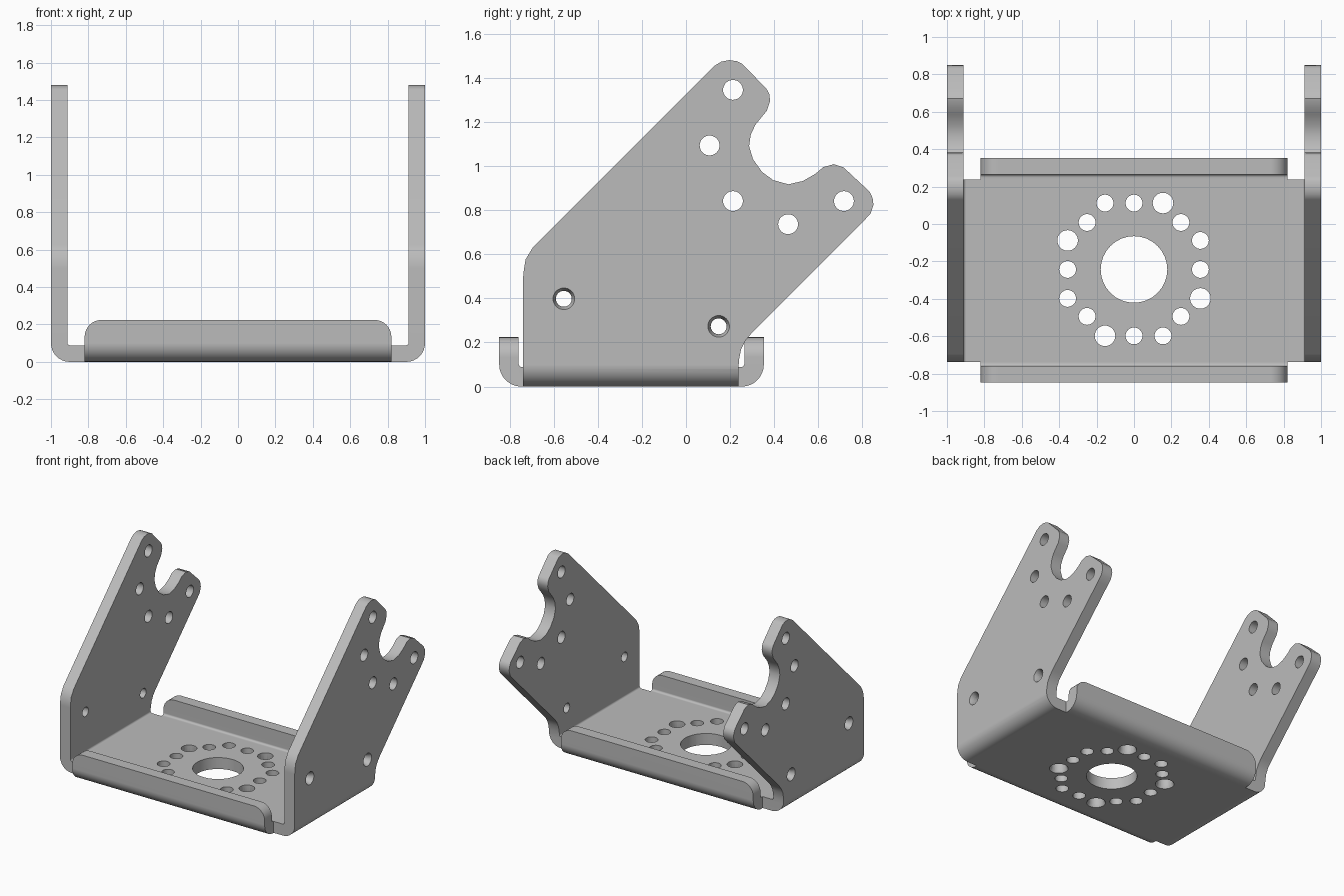
import bpy, bmesh, math
from mathutils import Matrix, Vector

if "Cube" in bpy.data.objects:
    bpy.data.objects.remove(bpy.data.objects["Cube"])

T = 0.088          # sheet thickness
CY = -0.247        # centre of the base plate in y

steel = bpy.data.materials.new("plain grey metal")
steel.diffuse_color = (0.5, 0.5, 0.5, 1)
steel.use_nodes = True
steel.node_tree.nodes["Principled BSDF"].inputs["Base Color"].default_value = steel.diffuse_color


def new_object(name, bm):
    bmesh.ops.recalc_face_normals(bm, faces=bm.faces)
    mesh = bpy.data.meshes.new(name)
    bm.to_mesh(mesh)
    bm.free()
    mesh.materials.append(steel)
    ob = bpy.data.objects.new(name, mesh)
    bpy.context.collection.objects.link(ob)
    return ob


def prism(name, pts, axis, lo, hi):
    """Extrude a 2D outline along x (points are y,z) or y (points are x,z)."""
    place = (lambda u, v: (lo, u, v)) if axis == 'x' else (lambda u, v: (u, lo, v))
    bm = bmesh.new()
    face = bm.faces.new([bm.verts.new(place(u, v)) for u, v in pts])
    out = bmesh.ops.extrude_face_region(bm, geom=[face])
    d = hi - lo
    verts = [g for g in out['geom'] if isinstance(g, bmesh.types.BMVert)]
    bmesh.ops.translate(bm, verts=verts, vec=(d, 0, 0) if axis == 'x' else (0, d, 0))
    return new_object(name, bm)


def arc(cu, cv, r, a0, a1, n=8):
    return [(cu + r * math.cos(math.radians(a0 + (a1 - a0) * i / n)),
             cv + r * math.sin(math.radians(a0 + (a1 - a0) * i / n))) for i in range(n + 1)]


def bent_channel(centre, w, h, r=0.1, ri=0.015):
    """U-shaped section of a folded sheet."""
    a = w - T - ri
    pts = ([(-w, h)] + arc(-w + r, r, r, 180, 270) + arc(w - r, r, r, 270, 360) + [(w, h), (w - T, h)]
           + arc(a, T + ri, ri, 0, -90, 3) + arc(-a, T + ri, ri, -90, -180, 3) + [(-w + T, h)])
    return [(centre + u, v) for u, v in pts]


def boolean(ob, other, op):
    m = ob.modifiers.new(op, 'BOOLEAN')
    m.operation, m.solver, m.object = op, 'EXACT', other
    bpy.context.view_layer.objects.active = ob
    bpy.ops.object.modifier_apply(modifier=m.name)
    bpy.data.objects.remove(other)


def cone(bm, pos, direction, r1, r2, depth):
    rot = Vector((0, 0, 1)).rotation_difference(Vector(direction)).to_matrix().to_4x4()
    bmesh.ops.create_cone(bm, cap_ends=True, segments=32, radius1=r1, radius2=r2,
                          depth=depth, matrix=Matrix.Translation(pos) @ rot)


# side arms: folded channel trimmed to the forked arm outline
arm_outline = [
    (-.738, -.1), (-.738, .5), (-.735, .53), (-.727, .577), (-.695, .63),
    (.13, 1.455), (.16, 1.473), (.195, 1.48), (.23, 1.475), (.255, 1.463),
    (.365, 1.35), (.378, 1.325), (.381, 1.295), (.366, 1.25),
    (.314, 1.186), (.293, 1.14), (.286, 1.09), (.304, 1.03), (.345, .973),
    (.395, .936), (.464, .917), (.53, .932), (.586, .964),
    (.623, .995), (.67, 1.008), (.715, .993),
    (.832, .884), (.846, .855), (.85, .825), (.836, .783), (.8, .745),
    (.3, .245), (.27, .21), (.25, .17), (.24, .12), (.238, .08), (.238, -.1)]
bracket = prism("bracket", bent_channel(0, 1, 1.6), 'y', -0.9, 0.9)
boolean(bracket, prism("arm_trim", arm_outline, 'x', -1.1, 1.1), 'INTERSECT')

# front and back flanges: folded channel with rounded upper corners
flange_outline = ([(-.82, -.1), (.82, -.1)] + arc(.73, .134, .09, 0, 90)
                  + arc(-.73, .134, .09, 90, 180))
flanges = prism("flanges", bent_channel(CY, 0.6, 0.3), 'x', -0.9, 0.9)
boolean(flanges, prism("flange_trim", flange_outline, 'y', -1, 1), 'INTERSECT')
boolean(bracket, flanges, 'UNION')

# holes and their countersinks
holes, sinks = bmesh.new(), bmesh.new()
cone(holes, (0, -.243, .05), (0, 0, 1), .178, .178, .3)
for k in range(4):
    turn = Matrix.Rotation(-k * math.pi / 2, 3, 'Z')
    for x, y, r in ((0, .355, .045), (.155, .355, .055), (.251, .251, .045), (.355, .155, .045)):
        p = turn @ Vector((x, y, 0)) + Vector((0, -.243, 0))
        cone(holes, (p.x, p.y, .05), (0, 0, 1), r, r, .3)
        if r > .05:
            cone(sinks, (p.x, p.y, .01), (0, 0, 1), .071, .051, .04)
for y, z in ((.213, 1.345), (.107, 1.093), (.213, .841), (.463, .736), (.716, .841)):
    cone(holes, (0, y, z), (1, 0, 0), .045, .045, 3)
for y, z in ((-.554, .398), (.148, .273)):
    cone(holes, (0, y, z), (1, 0, 0), .036, .036, 3)
    for s in (-1, 1):
        cone(sinks, (s * .985, y, z), (s, 0, 0), .033, .053, .05)
boolean(bracket, new_object("hole_cutter", holes), 'DIFFERENCE')
boolean(bracket, new_object("countersink_cutter", sinks), 'DIFFERENCE')

# single colour, smooth bends with crisp edges
bracket.data.materials.clear()
bracket.data.materials.append(steel)
bpy.ops.object.select_all(action='DESELECT')
bracket.select_set(True)
bpy.context.view_layer.objects.active = bracket
bpy.ops.object.shade_smooth_by_angle(angle=math.radians(32))
weighted = bracket.modifiers.new("flat faces stay flat", 'WEIGHTED_NORMAL')
weighted.keep_sharp = True
